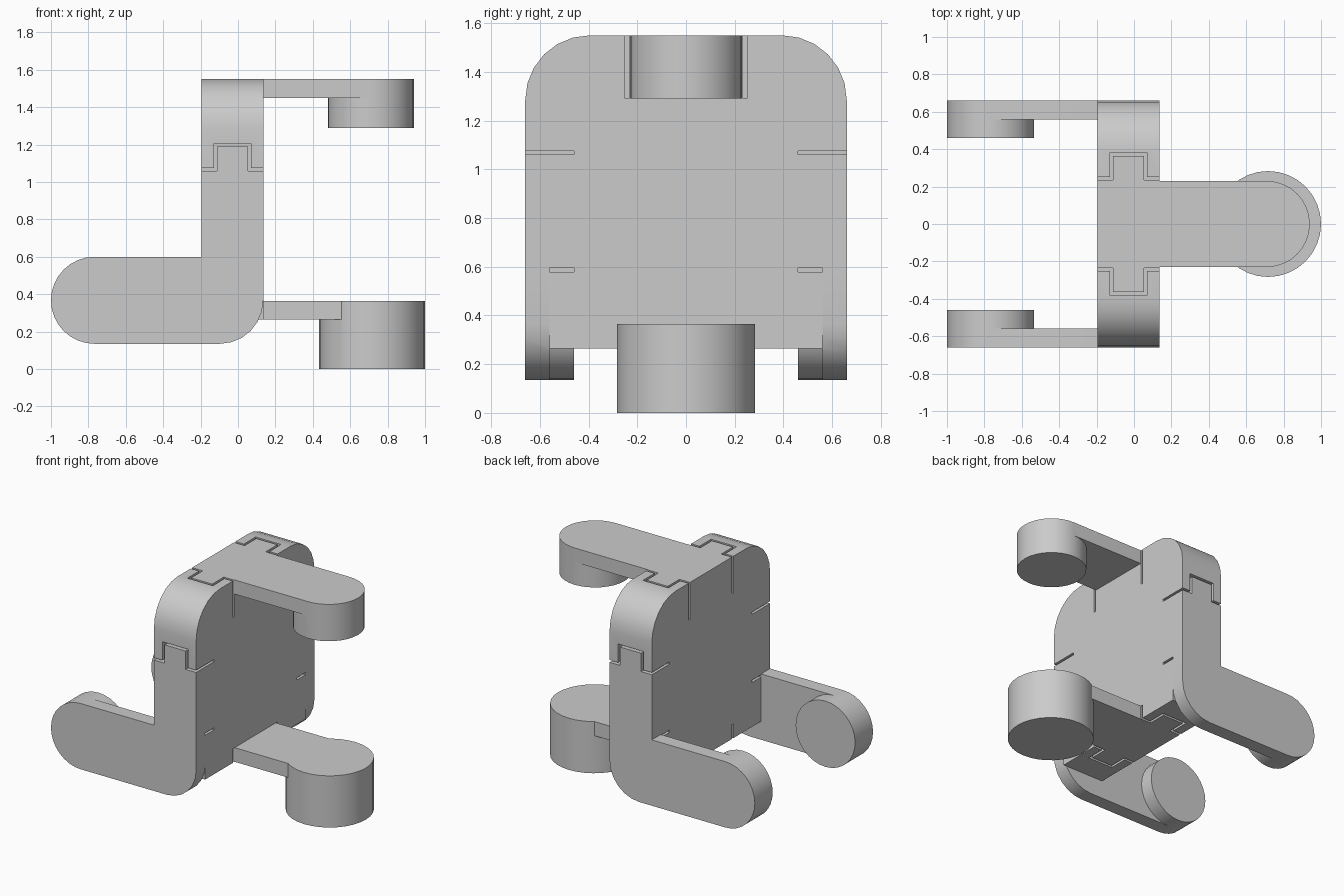
import bpy, bmesh, math

if "Cube" in bpy.data.objects:
    bpy.data.objects.remove(bpy.data.objects["Cube"], do_unlink=True)

grey = bpy.data.materials.new("plain grey")
grey.use_nodes = True
colour = (0.6, 0.6, 0.6, 1)
grey.diffuse_color = colour
grey.node_tree.nodes["Principled BSDF"].inputs["Base Color"].default_value = colour


def arc(ca, cb, r, start, end, steps):
    """Points along an arc, angles in degrees."""
    angles = [math.radians(start + (end - start) * i / steps) for i in range(steps + 1)]
    return [(ca + r * math.cos(t), cb + r * math.sin(t)) for t in angles]


def prism(name, points, low, high, axes):
    """Extrude a profile; axes names where profile a, profile b and depth go."""
    slots = ["xyz".index(c) for c in axes]
    bm = bmesh.new()
    verts = []
    for a, b in points:
        co = [0, 0, 0]
        for slot, value in zip(slots, (a, b, low)):
            co[slot] = value
        verts.append(bm.verts.new(co))
    base = bm.faces.new(verts)
    extruded = bmesh.ops.extrude_face_region(bm, geom=[base])["geom"]
    shift = [0, 0, 0]
    shift[slots[2]] = high - low
    bmesh.ops.translate(bm, vec=shift, verts=[v for v in extruded if isinstance(v, bmesh.types.BMVert)])
    bmesh.ops.recalc_face_normals(bm, faces=bm.faces)
    mesh = bpy.data.meshes.new(name)
    bm.to_mesh(mesh)
    bm.free()
    mesh.materials.append(grey)
    obj = bpy.data.objects.new(name, mesh)
    bpy.context.collection.objects.link(obj)
    return obj


def disc(name, ca, cb, r, low, high, axes):
    return prism(name, arc(ca, cb, r, 0, 360, 32)[:-1], low, high, axes)


def bar(name, a0, a1, b0, b1, low, high, axes):
    return prism(name, [(a0, b0), (a1, b0), (a1, b1), (a0, b1)], low, high, axes)


def combine(target, tool, operation):
    bpy.context.view_layer.objects.active = target
    mod = target.modifiers.new("join", "BOOLEAN")
    mod.operation = operation
    mod.solver = "EXACT"
    mod.object = tool
    bpy.ops.object.modifier_apply(modifier=mod.name)
    bpy.data.objects.remove(tool, do_unlink=True)


def tab_groove(base, sign, low, high, axes):
    """Thin gap along the outline of an interlocking tab."""
    inner = [(-0.25, 0), (-0.112, 0), (-0.112, 0.13), (0.053, 0.13), (0.053, 0), (0.18, 0)]
    outer = [(0.18, 0.016), (0.07, 0.016), (0.07, 0.147), (-0.129, 0.147), (-0.129, 0.016), (-0.25, 0.016)]
    points = [(a, sign * (base + b)) for a, b in inner + outer]
    return prism("groove_cutter", points, low, high, axes)


# Central block with rounded shoulders
BACK, FRONT = -0.195, 0.135
profile = [(-0.56, 0.265), (0.56, 0.265), (0.56, 0.6), (0.66, 0.6)]
profile += arc(0.395, 1.285, 0.265, 0, 90, 6) + arc(-0.395, 1.285, 0.265, 90, 180, 6)
profile += [(-0.66, 0.6), (-0.56, 0.6)]
frame = prism("jointed_frame", profile, BACK, FRONT, "yzx")

# Side arms with round pads on their inner faces
R = 0.2325
MID = 0.135 + R
for s in (-1, 1):
    side = [(R - 1, 0.6), (R - 1, 0.135)] + arc(FRONT - R, MID, R, -90, 0, 6) + [(FRONT, 0.6)]
    y0, y1, y2 = sorted((s * 0.66, s * 0.56, s * 0.46))
    outer = (y0, y1) if s < 0 else (y1, y2)
    combine(frame, prism("side_arm", side, *outer, "xzy"), "UNION")
    combine(frame, disc("side_pad", R - 1, MID, R, y0, y2, "xzy"), "UNION")

# Upper arm and lower arm with their round pads
combine(frame, bar("upper_arm", 0.0, 0.71, -0.23, 0.23, 1.45, 1.55, "xyz"), "UNION")
combine(frame, disc("upper_pad", 0.71, 0, 0.23, 1.29, 1.55, "xyz"), "UNION")
combine(frame, bar("lower_arm", 0.0, 0.71, -0.23, 0.23, 0.265, 0.365, "xyz"), "UNION")
combine(frame, disc("lower_pad", 0.717, 0, 0.283, 0, 0.365, "xyz"), "UNION")

# Interlocking joint gaps on the top, bottom and sides
for s in (-1, 1):
    combine(frame, tab_groove(0.234, s, 1.29, 1.7, "xyz"), "DIFFERENCE")
    combine(frame, tab_groove(0.234, s, 0.1, 0.365, "xyz"), "DIFFERENCE")
    combine(frame, tab_groove(1.06, 1, *sorted((s * 0.46, s * 0.8)), "xzy"), "DIFFERENCE")
    combine(frame, tab_groove(0.578, 1, *sorted((s * 0.46, s * 0.56)), "xzy"), "DIFFERENCE")

bpy.ops.object.select_all(action="DESELECT")
frame.select_set(True)
bpy.context.view_layer.objects.active = frame
bpy.ops.object.shade_smooth_by_angle(angle=math.radians(30))
